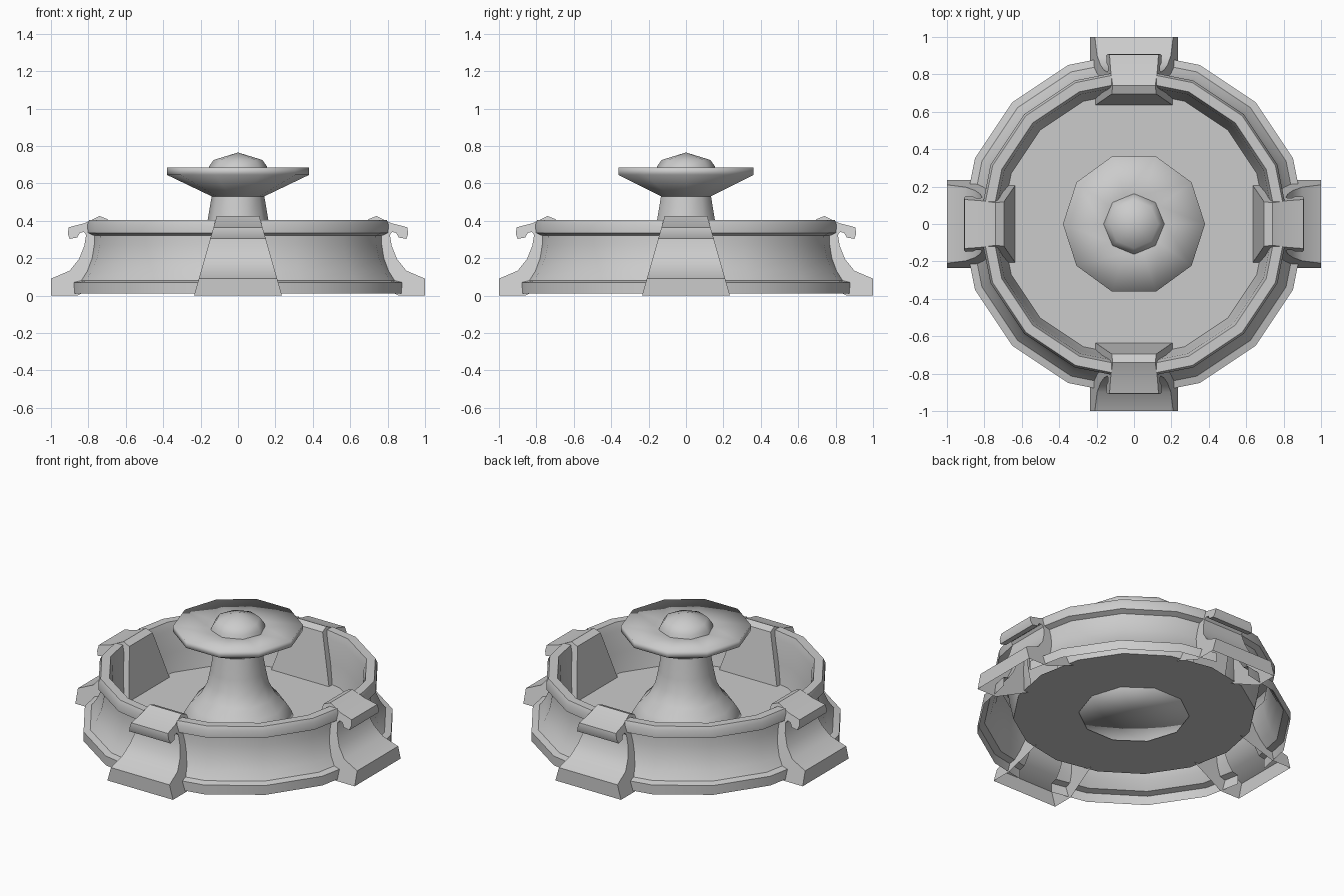
import bpy, bmesh, math
from mathutils import Vector

if "Cube" in bpy.data.objects:
    bpy.data.objects.remove(bpy.data.objects["Cube"])

stone = bpy.data.materials.new("grey_stone")
stone.use_nodes = True
GREY = (0.6, 0.6, 0.6, 1)
stone.diffuse_color = GREY
stone.node_tree.nodes["Principled BSDF"].inputs["Base Color"].default_value = GREY


def make_mesh(name, bm, angle):
    """Smooth shading with sharp edges above the given angle."""
    for f in bm.faces:
        f.smooth = True
    for e in bm.edges:
        e.smooth = len(e.link_faces) == 2 and e.calc_face_angle() < math.radians(angle)
    mesh = bpy.data.meshes.new(name)
    bm.to_mesh(mesh)
    bm.free()
    mesh.materials.append(stone)
    return mesh


def add(name, mesh, turn=0):
    obj = bpy.data.objects.new(name, mesh)
    obj.rotation_euler.z = turn
    bpy.context.collection.objects.link(obj)
    return obj


def lathe(profile, sides):
    """Turn a radius/height profile around z."""
    bm = bmesh.new()
    rings = []
    for r, z in profile:
        if r == 0:
            rings.append([bm.verts.new((0, 0, z))] * sides)
        else:
            angles = [math.tau * i / sides for i in range(sides)]
            rings.append([bm.verts.new((r * math.cos(a), r * math.sin(a), z)) for a in angles])
    for low, high in zip(rings, rings[1:]):
        for i in range(sides):
            j = (i + 1) % sides
            corners = [low[i], low[j], high[j], high[i]]
            bm.faces.new(list(dict.fromkeys(corners)))
    return bm


# Basin wall, open underneath, interrupted inside the four buttresses
wall = lathe([(.92, .01), (.92, .07), (.88, .08), (.845, .13), (.815, .2), (.80, .27),
              (.797, .32), (.83, .335), (.83, .38), (.818, .405), (.765, .405),
              (.75, .36), (.735, .22), (.71, .1)], 16)
GAP = .12
for normal in (Vector((1, 0, 0)), Vector((0, 1, 0))):
    for side in (-GAP, GAP):
        bmesh.ops.bisect_plane(wall, geom=wall.verts[:] + wall.edges[:] + wall.faces[:],
                               plane_co=normal * side, plane_no=normal)
hidden = [f for f in wall.faces
          if min(abs(f.calc_center_median().x), abs(f.calc_center_median().y)) < GAP]
bmesh.ops.delete(wall, geom=hidden, context='FACES')
add("basin_wall", make_mesh("basin_wall", wall, 35))

# Basin floor
add("basin_floor", make_mesh("basin_floor", lathe([(.71, .1), (0, .1)], 16), 35))

# Flared pillar
pillar = lathe([(0, .095), (.325, .095), (.315, .13), (.28, .185), (.22, .245),
                (.18, .32), (.163, .40), (.14, .535)], 10)
add("pillar", make_mesh("pillar", pillar, 50))

# Shallow upper bowl
bowl = lathe([(.14, .53), (.38, .645), (.38, .685), (.165, .668), (0, .665)], 10)
add("upper_bowl", make_mesh("upper_bowl", bowl, 45))

# Domed finial in the bowl
finial = lathe([(.165, .66), (.155, .69), (.13, .725), (0, .765)], 8)
add("finial", make_mesh("finial", finial, 60))


# Hooked buttress: side outline whose width tapers with height
outline = [(1, 0), (1, .09), (.9, .133), (.85, .195), (.822, .265), (.812, .325), (.825, .34),
           (.845, .335), (.86, .31), (.9, .303), (.91, .33), (.905, .365), (.82, .387),
           (.74, .425), (.695, .407), (.635, .1), (.86, 0)]
bm = bmesh.new()
left, right = [[bm.verts.new((r, s * (.235 - .285 * z), z)) for r, z in outline]
               for s in (1, -1)]
for i in range(len(outline) - 2):
    bm.faces.new((left[i], right[i], right[i + 1], left[i + 1]))
bm.faces.new(left)
bm.faces.new(right[::-1])
bmesh.ops.recalc_face_normals(bm, faces=bm.faces[:])
buttress = make_mesh("buttress", bm, 30)
for i, place in enumerate(("left", "back", "right", "front")):
    add(place + "_buttress", buttress, i * math.pi / 2)
